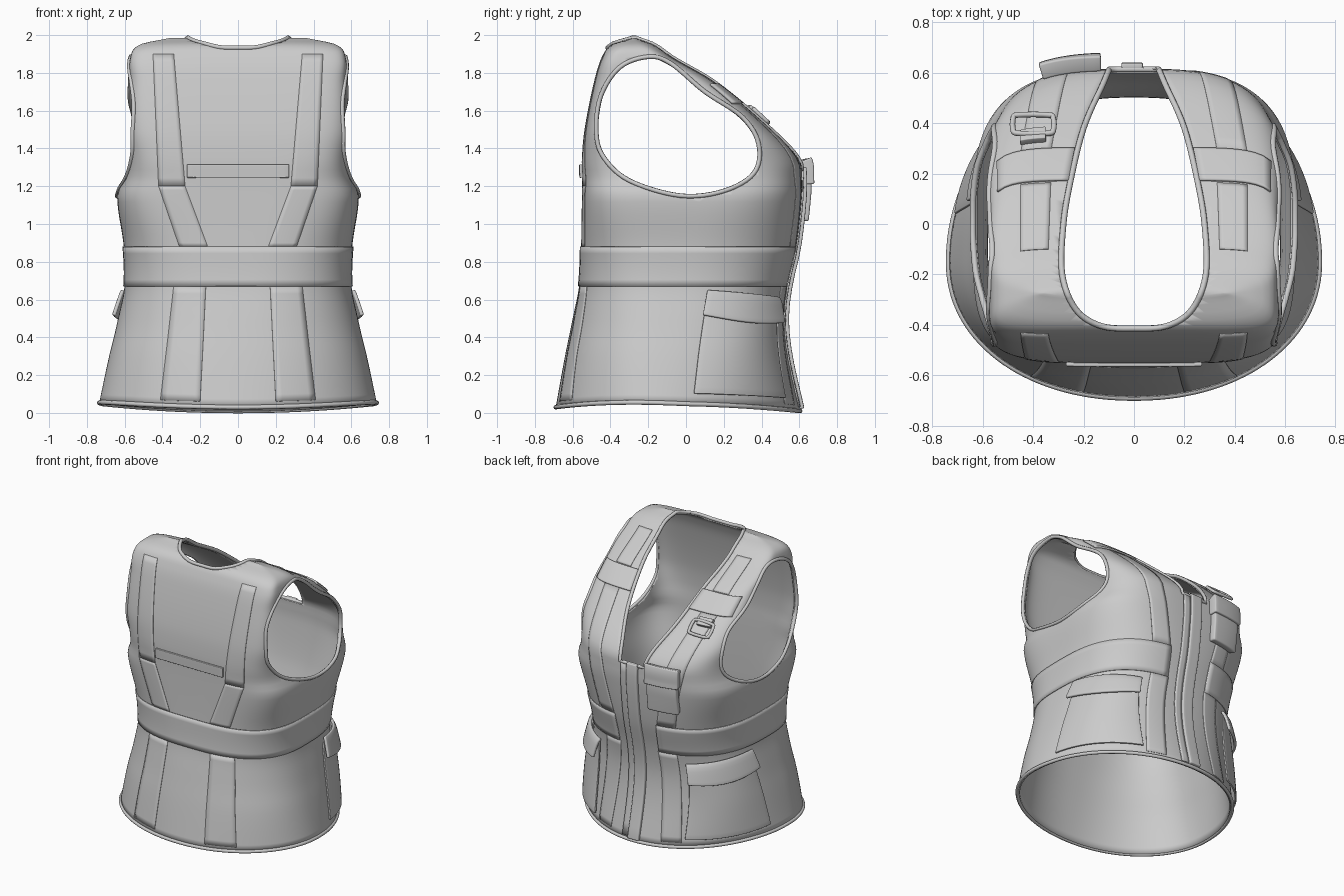
import bpy, bmesh, math
from mathutils import Vector

if "Cube" in bpy.data.objects:
    bpy.data.objects.remove(bpy.data.objects["Cube"])

fabric = bpy.data.materials.new("grey fabric")
fabric.use_nodes = True
GREY = (0.6, 0.6, 0.6, 1)
fabric.diffuse_color = GREY
fabric.node_tree.nodes["Principled BSDF"].inputs["Base Color"].default_value = GREY

# Torso rings: height, y at -y side, y of widest point, y at +y side,
# half width, squareness of each side
RINGS = [(0.01, -.69, -.15, .605, .735, 2.1, 2), (.3, -.64, -.13, .54, .68, 2.3, 2.3),
         (.5, -.60, -.11, .52, .635, 2.4, 2.5), (.68, -.565, -.08, .54, .60, 2.7, 2.6),
         (.88, -.555, -.04, .585, .605, 3.2, 2.7), (1.15, -.55, .03, .615, .64, 4.6, 3),
         (1.24, -.55, .03, .615, .605, 5, 3.2), (1.34, -.55, .02, .60, .59, 6, 3.5),
         (1.5, -.535, -.04, .45, .60, 7, 5), (1.75, -.485, -.17, .15, .575, 8, 7),
         (1.88, -.445, -.26, -.07, .57, 7, 6), (1.95, -.395, -.28, -.17, .52, 4, 4),
         (1.985, -.29, -.275, -.26, .36, 2, 2)]


def ring(z):
    """Smoothly interpolated ring values at height z."""
    z = min(max(z, RINGS[0][0]), RINGS[-1][0])
    i = max(k for k in range(len(RINGS) - 1) if RINGS[k][0] <= z)
    a, b = RINGS[i], RINGS[i + 1]
    p, q = RINGS[max(i - 1, 0)], RINGS[min(i + 2, len(RINGS) - 1)]
    d = b[0] - a[0]
    t = (z - a[0]) / d
    out = []
    for k in range(1, 7):
        ma = (b[k] - p[k]) / (b[0] - p[0]) * d
        mb = (q[k] - a[k]) / (q[0] - a[0]) * d
        out.append(a[k] + t * ma + t * t * (3 * (b[k] - a[k]) - 2 * ma - mb)
                   + t ** 3 * (2 * (a[k] - b[k]) + ma + mb))
    return out


def place(x, y, w, z):
    """Lift the hem a little at the sides and back."""
    lift = .04 * (x / w) ** 2 + .03 * max(0, -y)
    return Vector((x, y, z + lift * max(0, 1 - z / .4)))


def around(a, z):
    """Torso point at angle a and height z."""
    yb, yc, yf, w, nb, nf = ring(z)
    c, s = math.cos(a), math.sin(a)
    n, reach = (nf, yf - yc) if s > 0 else (nb, yb - yc)
    x = w * math.copysign(abs(c) ** (2 / n), c)
    return place(x, yc + reach * abs(s) ** (2 / n), w, z)


def facing(x, z, side):
    """Torso point at x and height z on the +y or -y side."""
    yb, yc, yf, w, nb, nf = ring(z)
    n, reach = (nf, yf - yc) if side > 0 else (nb, yb - yc)
    r = max(0, 1 - min(1, abs(x) / w) ** n) ** (1 / n)
    return place(x, yc + reach * r, w, z)


def finish(ob):
    ob.data.materials.clear()
    ob.data.materials.append(fabric)
    bpy.ops.object.select_all(action='DESELECT')
    ob.select_set(True)
    bpy.context.view_layer.objects.active = ob
    if ob.type == 'MESH':
        bpy.ops.object.shade_smooth_by_angle(angle=math.radians(40))
    return ob


def mesh_object(name, bm):
    me = bpy.data.meshes.new(name)
    bm.to_mesh(me)
    bm.free()
    ob = bpy.data.objects.new(name, me)
    bpy.context.collection.objects.link(ob)
    return ob


def sheet(name, f, nu, nv, thick, soft=0):
    """Cloth piece from f(u, v), thickened away from the torso."""
    bm = bmesh.new()
    g = [[bm.verts.new(f(i / nu, j / nv)) for i in range(nu + 1)] for j in range(nv + 1)]
    for j in range(nv):
        for i in range(nu):
            bm.faces.new((g[j][i], g[j][i + 1], g[j + 1][i + 1], g[j + 1][i]))
    bm.normal_update()
    face = bm.faces[:][len(bm.faces) // 2]
    if face.normal.dot(face.calc_center_median() - Vector((0, -.1, 1))) < 0:
        bmesh.ops.reverse_faces(bm, faces=bm.faces[:])
    ob = finish(mesh_object(name, bm))
    m = ob.modifiers.new("Thickness", 'SOLIDIFY')
    m.thickness, m.offset = thick, 1
    if soft:
        b = ob.modifiers.new("Soft edge", 'BEVEL')
        b.width, b.segments = soft, 3
    return ob


def tube(name, pts, r):
    cu = bpy.data.curves.new(name, 'CURVE')
    cu.dimensions = '3D'
    cu.bevel_depth, cu.bevel_resolution = r, 2
    sp = cu.splines.new('POLY')
    sp.points.add(len(pts) - 1)
    for p, co in zip(sp.points, pts):
        p.co = (*co, 1)
    sp.use_cyclic_u = True
    ob = bpy.data.objects.new(name, cu)
    bpy.context.collection.objects.link(ob)
    return finish(ob)


def rounded(pts, steps=6):
    """Closed smooth outline through a few points."""
    out, n = [], len(pts)
    for i in range(n):
        p, a, b, q = (Vector(pts[(i + k) % n]) for k in (-1, 0, 1, 2))
        for s in range(steps):
            t = s / steps
            out.append(a + (b - p) * t / 2 + (2 * p - 5 * a + 4 * b - q) * t * t / 2
                       + (3 * a - p - 3 * b + q) * t ** 3 / 2)
    return out


def cutter(name, outline, to3d, lo, hi):
    bm = bmesh.new()
    ends = [[bm.verts.new(to3d(p, h)) for p in outline] for h in (lo, hi)]
    n = len(outline)
    bm.faces.new(ends[0])
    bm.faces.new(ends[1])
    for i in range(n):
        j = (i + 1) % n
        bm.faces.new((ends[0][i], ends[0][j], ends[1][j], ends[1][i]))
    bmesh.ops.recalc_face_normals(bm, faces=bm.faces[:])
    for f in bm.faces:
        f.material_index = 1
    ob = mesh_object(name, bm)
    ob.data.materials.append(fabric)
    ob.data.materials.append(fabric)
    ob.hide_render = True
    return ob


# Closed torso, then armholes and neck cut away
N, M = 128, 64
bm = bmesh.new()
rows = []
for j in range(M + 1):
    z = .01 + 1.975 * (1 - (1 - j / M) ** 1.5)
    rows.append([bm.verts.new(around(math.tau * (i + .5) / N, z)) for i in range(N)])
for a, b in zip(rows, rows[1:]):
    for i in range(N):
        k = (i + 1) % N
        bm.faces.new((a[i], a[k], b[k], b[i]))
bm.faces.new(rows[-1])
bm.faces.new(rows[0][::-1]).material_index = 1
vest = mesh_object("vest_body", bm)
vest.data.materials.append(fabric)
vest.data.materials.append(fabric)

arm = rounded([(-.03, 1.15), (.2, 1.175), (.36, 1.27), (.385, 1.42), (.3, 1.565), (.1, 1.70),
               (-.08, 1.85), (-.2, 1.885), (-.35, 1.83), (-.45, 1.68), (-.475, 1.5),
               (-.44, 1.36), (-.3, 1.23)])
half = [(.13, -.405), (.23, -.34), (.285, -.2), (.28, 0), (.25, .18), (.2, .38), (.13, .54)]
neck = rounded([(0, -.415)] + half + [(.05, .7), (-.05, .7)] + [(-x, y) for x, y in half[::-1]])
cutters = [cutter("arm_cutter", arm, lambda p, h: (h, p[0], p[1]), -1, 1),
           cutter("neck_cutter", neck, lambda p, h: (p[0], p[1], h), 1.29, 2.3)]
for c in cutters:
    m = vest.modifiers.new("Cut", 'BOOLEAN')
    m.object, m.operation, m.solver = c, 'DIFFERENCE', 'EXACT'
bpy.context.view_layer.update()
cut = bpy.data.meshes.new_from_object(vest.evaluated_get(bpy.context.evaluated_depsgraph_get()))
vest.modifiers.clear()
vest.data = cut
for c in cutters:
    bpy.data.objects.remove(c)

# Keep only the cloth surface and collect its open edges
bm = bmesh.new()
bm.from_mesh(cut)
bmesh.ops.delete(bm, geom=[f for f in bm.faces if f.material_index == 1], context='FACES')
bmesh.ops.remove_doubles(bm, verts=bm.verts[:], dist=.0005)
todo = {e for e in bm.edges if e.is_boundary}
loops = []
while todo:
    e = todo.pop()
    v, loop = e.verts[1], [e.verts[0].co.copy()]
    while e:
        loop.append(v.co.copy())
        e = next((x for x in v.link_edges if x in todo), None)
        if e:
            todo.remove(e)
            v = e.other_vert(v)
    loops.append(loop[:-1])
bm.to_mesh(cut)
bm.free()
finish(vest)
m = vest.modifiers.new("Thickness", 'SOLIDIFY')
m.thickness, m.offset = .018, -1
for loop in loops:
    if len(loop) > 20:
        tube("edge_binding", loop, .012)

# Waist belt, open at the placket
START = math.radians(100)
sheet("waist_belt", lambda u, v: around(START + u * math.radians(340), .67 + .21 * v), 90, 6, .007)


def band(name, side, z0, z1, lower, upper, thick, nu=6, soft=0):
    """Panel between two x limits that change with height."""
    def f(u, v):
        l, r = (lower[k] + (upper[k] - lower[k]) * v for k in (0, 1))
        return facing(l + (r - l) * u, z0 + (z1 - z0) * v, side)
    return sheet(name, f, nu, 16, thick, soft)


# Stitched tapes, mirrored left and right
for s in (1, -1):
    def pair(a, b):
        return (s * a, s * b)
    band("back_lower_tape", -1, .04, .67, pair(.2, .41), pair(.17, .34), .003)
    band("back_waist_tape", -1, .88, 1.2, pair(.16, .31), pair(.28, .42), .003)
    band("back_shoulder_tape", -1, 1.2, 1.9, pair(.28, .42), pair(.34, .45), .003)
    band("front_lower_tape", 1, .04, .67, pair(.2, .33), pair(.15, .28), .003)
    band("front_chest_tape", 1, .88, 1.64, pair(.17, .3), pair(.33, .45), .003)
    band("shoulder_tape", 1, 1.74, 1.9, pair(.33, .45), pair(.34, .45), .003)
    band("shoulder_band", 1, 1.635, 1.735, pair(.235, .54), pair(.26, .54), .012, 10)

    # Cargo pocket with a flap on each hip
    def hip(u, z):
        a = math.radians(14 + 48 * u)
        return around(a if s > 0 else math.pi - a, z)

    def puff(u, v):
        p = hip(u, .07 + .53 * v)
        d = Vector((p.x, p.y, 0)).normalized()
        return p + d * (.015 * u + .03 * math.sin(math.pi * u) * (.4 + .6 * v) * (1 - v ** 3))

    def flap(u, v):
        p = hip(u * 1.04 - .02, .645 - .04 * u - .13 * v - .02 * v * math.sin(math.pi * u))
        return p + Vector((p.x, p.y, 0)).normalized() * (.01 + (.02 + .03 * u) * v ** .6)
    sheet("cargo_pocket", puff, 18, 14, .012, .004)
    sheet("cargo_flap", flap, 18, 6, .02, .007)

# Drag handle across the upper back
band("back_handle", -1, 1.245, 1.315, (-.27, .27), (-.27, .27), .015, 16, .005)

# Front placket and its fastener strip
band("placket", 1, .02, 1.3, (-.05, .035), (-.05, .035), .025, 4, .006)
band("placket_edge", 1, .03, 1.3, (.035, .09), (.035, .09), .008, 3)

# Chest pocket with flap
band("chest_pocket", 1, 1.02, 1.27, (-.35, -.14), (-.35, -.14), .05, 8, .01)
band("chest_flap", 1, 1.21, 1.33, (-.36, -.13), (-.36, -.13), .065, 8, .012)

# Metal ring and its loop on one shoulder strap
mid = facing(-.4, 1.555, 1)
up = (facing(-.4, 1.63, 1) - facing(-.4, 1.5, 1)).normalized()
out = Vector((1, 0, 0)).cross(up)
if out.y < 0:
    out = -out
shape = rounded([(-.06, -.05), (.06, -.05), (.08, -.03), (.08, .03), (.06, .05), (-.06, .05),
                 (-.08, .03), (-.08, -.03)], 4)
tube("strap_ring", [mid + Vector((p.x, 0, 0)) + up * p.y + out * .025 for p in shape], .011)
band("ring_loop", 1, 1.57, 1.61, (-.45, -.35), (-.45, -.35), .03, 4, .008)
